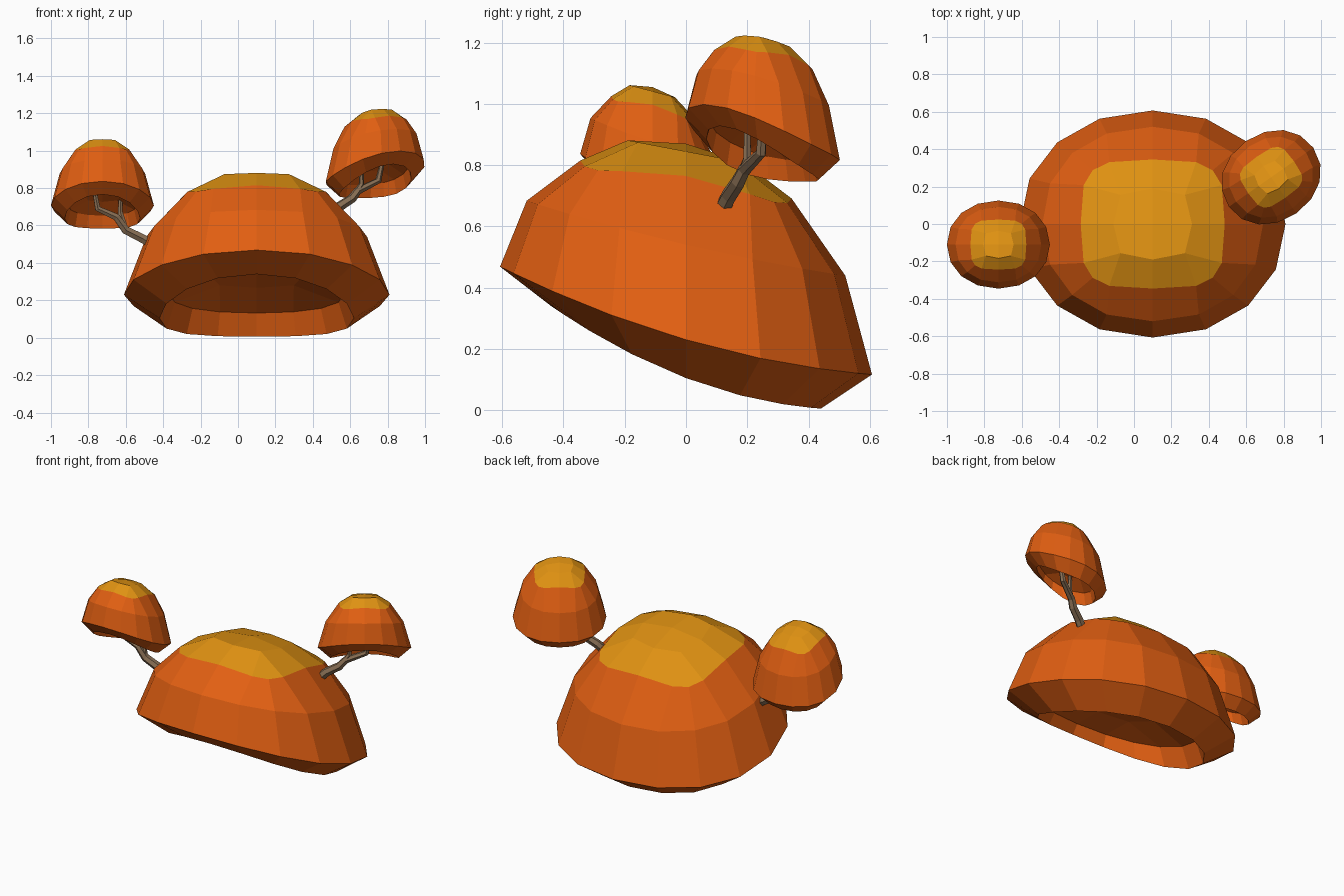
import bpy, bmesh, math
from mathutils import Matrix, Vector

if "Cube" in bpy.data.objects:
    bpy.data.objects.remove(bpy.data.objects["Cube"])


def material(name, rgb):
    m = bpy.data.materials.new(name)
    m.diffuse_color = (*rgb, 1)
    m.use_nodes = True
    m.node_tree.nodes["Principled BSDF"].inputs["Base Color"].default_value = m.diffuse_color
    return m


ORANGE = material("cap_orange", (0.76, 0.115, 0.006))
YELLOW = material("cap_yellow", (0.74, 0.285, 0.006))
BROWN = material("stem_brown", (0.25, 0.16, 0.09))


def ring(bm, count, rx, ry, n, z, a, b, c=0):
    """Tilted superellipse ring; height varies with y."""
    out = []
    for k in range(count):
        t = 2 * math.pi * k / count
        x, y = (r * math.copysign(abs(f) ** (2 / n), f)
                for r, f in ((rx, math.cos(t)), (ry, math.sin(t))))
        out.append(bm.verts.new((x, y, z + a * y + b * y * y - c * (x * y) ** 2)))
    return out


def close_grid(bm, outer, inner, centre):
    """Fill a 16 sided ring with a 4 x 4 grid of quads."""
    faces, c = [], bm.verts.new(centre)
    for q in range(4):
        o = [outer[(4 * q + i) % 16] for i in range(5)]
        m = [inner[(2 * q + i) % 8] for i in range(3)]
        for vs in ((o[0], o[1], m[1], m[0]), (o[1], o[2], o[3], m[1]),
                   (o[3], o[4], m[2], m[1]), (m[0], m[1], m[2], c)):
            faces.append(bm.faces.new(vs))
    return faces


def cap(name, loc, scale, turn=0):
    bm = bmesh.new()
    # rings from the yellow patch edge down over the rim and into the hollow
    rings = [ring(bm, 16, *p) for p in (
        (0.385, 0.345, 3.8, 0.765, -0.18, -0.10, 3),
        (0.590, 0.520, 2.2, 0.540, -0.235, 0.08),
        (0.710, 0.607, 2.1, 0.230, -0.29, 0.17),
        (0.520, 0.440, 2.1, 0.105, -0.38, 0.35),
        (0.470, 0.400, 2.2, 0.240, -0.33, 0.15))]
    for r, s in zip(rings, rings[1:]):
        for k in range(16):
            j = (k + 1) % 16
            bm.faces.new((r[k], r[j], s[j], s[k]))
    # yellow crown and hollow ceiling
    top = close_grid(bm, rings[0], ring(bm, 8, 0.21, 0.19, 3.5, 0.845, -0.19, 0),
                     (0, 0, 0.87))
    close_grid(bm, rings[-1], ring(bm, 8, 0.25, 0.21, 3, 0.33, -0.3, 0),
               (0, 0, 0.36))
    for f in top:
        f.material_index = 1
    bmesh.ops.recalc_face_normals(bm, faces=bm.faces)
    bm.transform(Matrix.Translation(Vector(loc)) @ Matrix.Rotation(math.radians(turn), 4, 'Z')
                 @ Matrix.Diagonal((*scale, 1)))
    me = bpy.data.meshes.new(name)
    bm.to_mesh(me)
    bm.free()
    me.materials.append(ORANGE)
    me.materials.append(YELLOW)
    bpy.context.collection.objects.link(bpy.data.objects.new(name, me))


def stem(name, *paths):
    """Forked, tapering stem with flat sides; path points are x, y, z, radius."""
    cu = bpy.data.curves.new(name, 'CURVE')
    cu.dimensions = '3D'
    cu.bevel_depth = 1
    cu.bevel_resolution = 1
    cu.use_fill_caps = True
    for path in paths:
        sp = cu.splines.new('POLY')
        sp.use_smooth = False
        sp.points.add(len(path) - 1)
        for p, (x, y, z, r) in zip(sp.points, path):
            p.co = (x, y, z, 1)
            p.radius = r
    cu.materials.append(BROWN)
    ob = bpy.data.objects.new(name, cu)
    bpy.context.collection.objects.link(ob)
    bpy.ops.object.select_all(action='DESELECT')
    ob.select_set(True)
    bpy.context.view_layer.objects.active = ob
    bpy.ops.object.convert(target='MESH')
    for f in ob.data.polygons:
        f.use_smooth = False


# caps: the small ones are scaled copies of the large one
small = (0.388, 0.388, 0.545)
cap("large_cap", (0.1, 0, 0), (1, 1, 1))
cap("left_small_cap", (-0.725, -0.11, 0.581), small)
cap("right_small_cap", (0.733, 0.25, 0.743), small, 35)

# forked stems
stem("left_stem",
     [(-0.44, -0.08, 0.49, 0.028), (-0.51, -0.08, 0.53, 0.027), (-0.60, -0.09, 0.575, 0.025),
      (-0.65, -0.10, 0.645, 0.022), (-0.75, -0.11, 0.69, 0.018), (-0.77, -0.11, 0.80, 0.012)],
     [(-0.61, -0.09, 0.60, 0.018), (-0.63, -0.06, 0.67, 0.015), (-0.625, -0.05, 0.78, 0.010)])
stem("right_stem",
     [(0.50, 0.12, 0.66, 0.028), (0.54, 0.14, 0.70, 0.027), (0.61, 0.17, 0.745, 0.025),
      (0.64, 0.19, 0.785, 0.022), (0.75, 0.245, 0.84, 0.018), (0.775, 0.25, 0.95, 0.012)],
     [(0.625, 0.18, 0.765, 0.018), (0.66, 0.20, 0.82, 0.015), (0.66, 0.20, 0.94, 0.010)])
